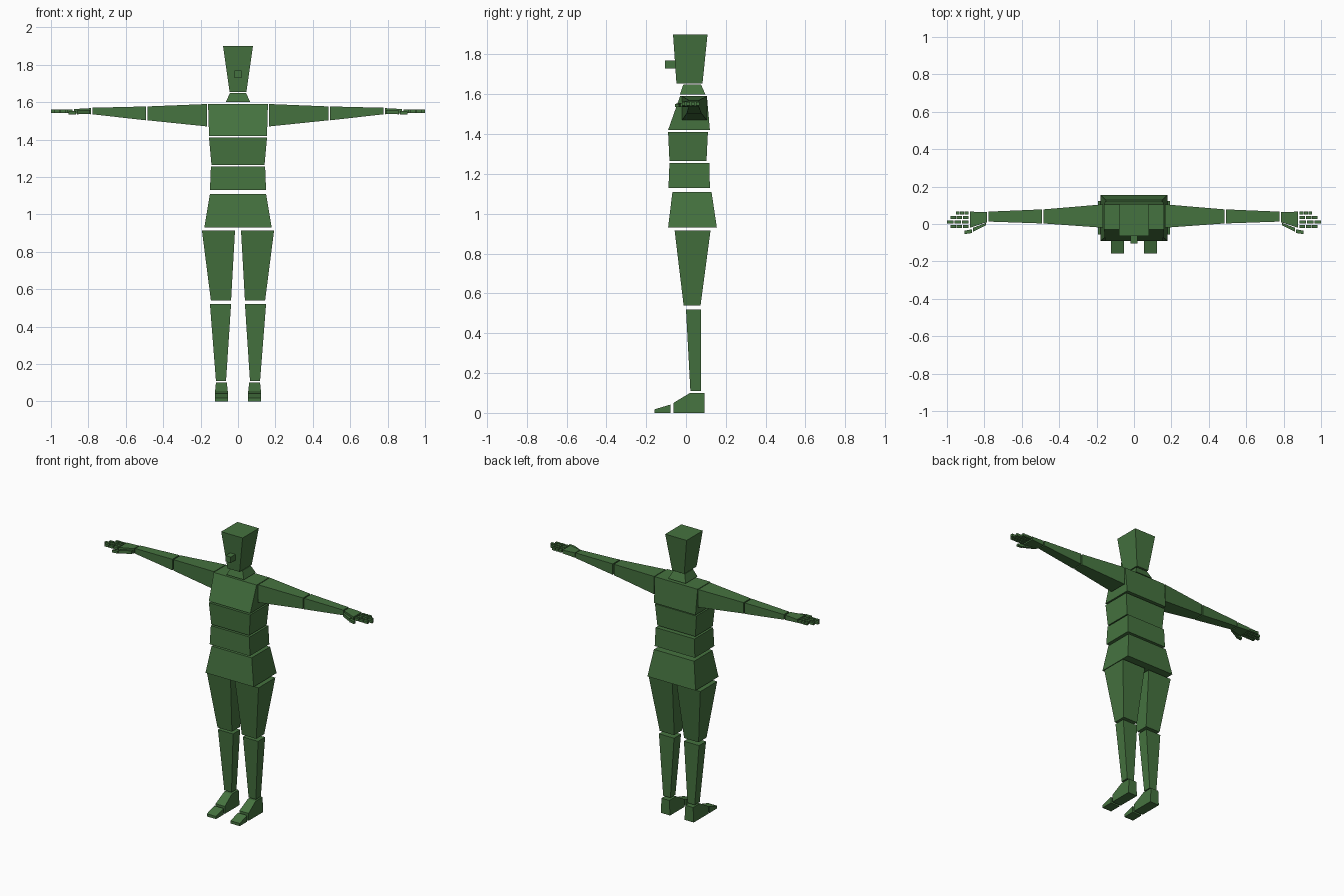
import bpy, bmesh

if "Cube" in bpy.data.objects:
    bpy.data.objects.remove(bpy.data.objects["Cube"])

green = bpy.data.materials.new("green")
green.diffuse_color = (0.06, 0.17, 0.05, 1)
green.use_nodes = True
green.node_tree.nodes["Principled BSDF"].inputs["Base Color"].default_value = green.diffuse_color


def loft(name, ends):
    """Solid bridging two four-point end loops."""
    bm = bmesh.new()
    a, b = [[bm.verts.new(p) for p in ring] for ring in ends]
    bm.faces.new(a)
    bm.faces.new(b)
    for i in range(4):
        j = (i + 1) % 4
        bm.faces.new((a[i], a[j], b[j], b[i]))
    bmesh.ops.recalc_face_normals(bm, faces=bm.faces)
    mesh = bpy.data.meshes.new(name)
    bm.to_mesh(mesh)
    bm.free()
    mesh.materials.append(green)
    obj = bpy.data.objects.new(name, mesh)
    bpy.context.collection.objects.link(obj)
    return obj


def level(z, x0, x1, y0, y1):
    return [(x0, y0, z), (x1, y0, z), (x1, y1, z), (x0, y1, z)]


def slice_x(x, y0, y1, z0, z1):
    return [(x, y0, z0), (x, y1, z0), (x, y1, z1), (x, y0, z1)]


def slice_y(y, x0, x1, z0, z1):
    return [(x0, y, z0), (x1, y, z0), (x1, y, z1), (x0, y, z1)]


def mirrored(ring):
    return [(-x, y, z) for x, y, z in ring]


def pair(name, a, b):
    loft("left_" + name, (a, b))
    loft("right_" + name, (mirrored(a), mirrored(b)))


# Head, neck and torso: (z, half width, back/front y) at bottom and top
for name, bottom, top in [
    ("head", (1.655, .045, -.048, .083), (1.90, .08, -.065, .108)),
    ("neck", (1.60, .065, -.03, .097), (1.65, .043, -.013, .075)),
    ("chest", (1.42, .155, -.09, .12), (1.59, .16, -.03, .105)),
    ("upper_waist", (1.265, .142, -.083, .103), (1.41, .155, -.09, .11)),
    ("lower_waist", (1.13, .15, -.088, .12), (1.255, .145, -.083, .117)),
    ("pelvis", (.93, .18, -.09, .155), (1.11, .15, -.068, .128)),
]:
    loft(name, [level(z, -w, w, y0, y1) for z, w, y0, y1 in (bottom, top)])

# Nose
loft("nose", (slice_y(-.105, -.019, .019, 1.73, 1.77),
              slice_y(-.045, -.019, .019, 1.73, 1.77)))

# Legs
pair("thigh", level(.54, .037, .145, -.012, .073), level(.915, .016, .193, -.057, .123))
pair("shin", level(.11, .064, .118, .022, .075), level(.52, .037, .15, 0, .075))

# Feet: a heel block, a sloped instep and a toe wedge
pair("heel", level(0, .054, .123, .02, .093), level(.10, .06, .118, .02, .093))
pair("instep", slice_y(-.063, .054, .123, 0, .05),
     [(.054, .02, 0), (.123, .02, 0), (.118, .02, .10), (.06, .02, .10)])
pair("toes", slice_y(-.157, .054, .123, 0, .018), slice_y(-.077, .054, .123, 0, .042))

# Arms
pair("upper_arm", slice_x(.165, -.02, .105, 1.47, 1.59), slice_x(.485, .003, .078, 1.503, 1.577))
pair("forearm", slice_x(.493, .003, .078, 1.503, 1.577), slice_x(.778, .013, .066, 1.535, 1.57))
pair("palm", slice_x(.785, .01, .064, 1.535, 1.568), slice_x(.878, -.02, .066, 1.541, 1.563))

# Fingers, each of three segments
for name, y, start, tip in [("index", -.013, .885, .982), ("middle", .011, .885, 1.0),
                            ("ring", .035, .885, .982), ("little", .059, .885, .953)]:
    step = (tip - start + .004) / 3
    for k in range(3):
        x = start + k * step
        pair(f"{name}_finger_{k + 1}", slice_x(x, y - .008, y + .008, 1.543, 1.56),
             slice_x(x + step - .004, y - .008, y + .008, 1.543, 1.56))

# Thumb, in two segments
pair("thumb_base", slice_x(.79, -.006, .006, 1.537, 1.558), slice_x(.862, -.042, -.021, 1.535, 1.555))
pair("thumb_tip", slice_x(.866, -.048, -.028, 1.535, 1.553), slice_x(.905, -.054, -.036, 1.535, 1.55))
